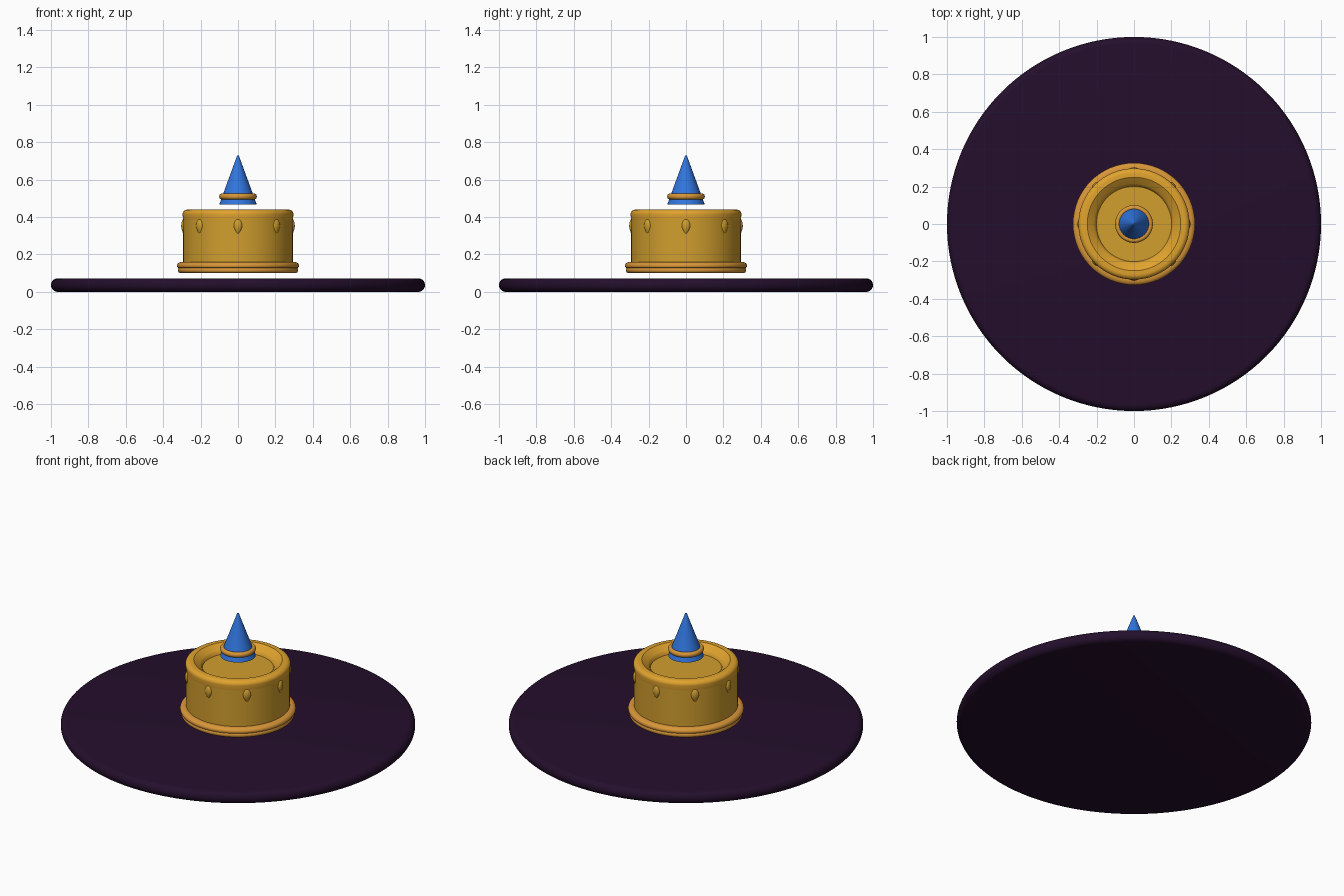
import bpy, bmesh, math
from mathutils import Matrix, Vector

cube = bpy.data.objects.get("Cube")
if cube:
    bpy.data.objects.remove(cube, do_unlink=True)


def material(name, rgb):
    linear = [(c / 12.92 if c <= 0.04045 else ((c + 0.055) / 1.055) ** 2.4) for c in rgb]
    mat = bpy.data.materials.new(name)
    mat.use_nodes = True
    mat.diffuse_color = (*linear, 1)
    mat.node_tree.nodes["Principled BSDF"].inputs["Base Color"].default_value = (*linear, 1)
    return mat


gold = material("gold", (0.82, 0.62, 0.18))
amber = material("amber gold", (0.88, 0.64, 0.18))
bronze = material("bronze", (0.85, 0.59, 0.22))
plum = material("dark plum", (0.14, 0.055, 0.17))
blue = material("blue", (0.19, 0.46, 0.87))


def finish(name, bm, mat, angle=35):
    bmesh.ops.remove_doubles(bm, verts=bm.verts, dist=0.0001)
    bmesh.ops.recalc_face_normals(bm, faces=bm.faces)
    mesh = bpy.data.meshes.new(name)
    bm.to_mesh(mesh)
    bm.free()
    mesh.materials.append(mat)
    obj = bpy.data.objects.new(name, mesh)
    bpy.context.collection.objects.link(obj)
    bpy.ops.object.select_all(action="DESELECT")
    obj.select_set(True)
    bpy.context.view_layer.objects.active = obj
    bpy.ops.object.shade_smooth_by_angle(angle=math.radians(angle))
    return obj


def lathe(name, profile, mat, segments=64, closed=False):
    """Spin (radius, height) points around the z axis."""
    bm = bmesh.new()
    verts = [bm.verts.new((r, 0, z)) for r, z in profile]
    edges = [bm.edges.new(pair) for pair in zip(verts, verts[1:])]
    if closed:
        edges.append(bm.edges.new((verts[-1], verts[0])))
    bmesh.ops.spin(bm, geom=verts + edges, cent=(0, 0, 0), axis=(0, 0, 1),
                   angle=math.tau, steps=segments, use_duplicate=False)
    return finish(name, bm, mat)


def arc(r, z, rx, rz, start, end, steps):
    """Points on an elliptical arc in the (radius, height) plane."""
    angles = [math.radians(start + (end - start) * i / steps) for i in range(steps + 1)]
    return [(r + rx * math.cos(a), z + rz * math.sin(a)) for a in angles]


# Wide round plate with a rounded edge
lathe("plate", [(0, 0)] + arc(0.965, 0.036, 0.035, 0.036, -90, 90, 10) + [(0, 0.072)], plum, 128)

# Drum with a flat floor inside the rim
lathe("drum", [(0, 0.1), (0.293, 0.1), (0.293, 0.39), (0, 0.39)], gold)

# Rolled rim around the top of the drum
lathe("drum_rim", [(0.2, 0.385), (0.293, 0.385)] + arc(0.27, 0.415, 0.027, 0.025, 0, 90, 6)
      + [(0.25, 0.44), (0.215, 0.415), (0.205, 0.405)], amber, closed=True)

# Moulding around the foot of the drum
lathe("base_moulding", [(0.28, 0.1)] + arc(0.306, 0.116, 0.016, 0.016, -90, 45, 5)
      + arc(0.3, 0.14, 0.027, 0.02, -30, 90, 6) + [(0.28, 0.16)], bronze, closed=True)

# Teardrop beads around the drum, just under the rim
bm = bmesh.new()
for i in range(8):
    turn = Matrix.Rotation(math.tau * i / 8, 4, "Z")
    drop = bmesh.ops.create_uvsphere(bm, u_segments=12, v_segments=8, radius=1)["verts"]
    for v in drop:
        taper = 1 - 0.45 * max(-v.co.z, 0)
        v.co = turn @ Vector((0.29 + 0.014 * v.co.x * taper,
                              0.024 * v.co.y * taper, 0.35 + 0.04 * v.co.z))
finish("drum_drops", bm, gold)

# Floating spire
lathe("spire", [(0, 0.468), (0.1, 0.468), (0.005, 0.728), (0, 0.73)], blue, 32)

# Collar around the spire
lathe("spire_collar", arc(0.087, 0.51, 0.014, 0.016, 0, 330, 11), bronze, 48, closed=True)
